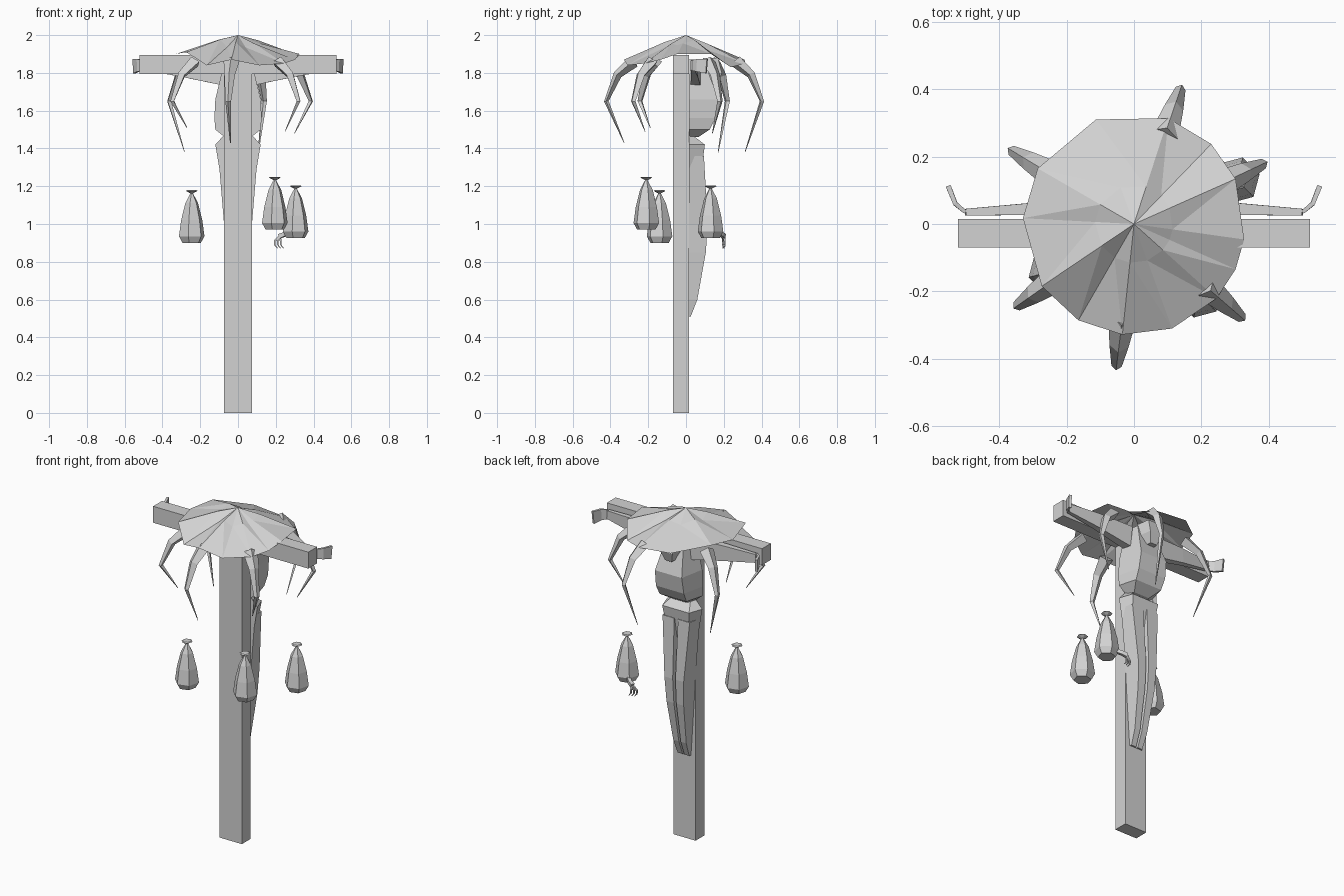
import bpy, bmesh, math
from mathutils import Vector

if "Cube" in bpy.data.objects:
    bpy.data.objects.remove(bpy.data.objects["Cube"])

shade = 0.65
grey = bpy.data.materials.new("pale grey")
grey.use_nodes = True
grey.diffuse_color = (shade, shade, shade, 1)
grey.node_tree.nodes["Principled BSDF"].inputs["Base Color"].default_value = grey.diffuse_color

UP = Vector((0, 0, 1))
POST_BACK = 0.015
SQUARE = ((1, 1), (-1, 1), (-1, -1), (1, -1))
DIAMOND = ((1, 0), (0, 1), (-1, 0), (0, -1))


def polar(radius, angle, height):
    return Vector((radius * math.cos(angle), radius * math.sin(angle), height))


def finish(name, bm):
    mesh = bpy.data.meshes.new(name)
    bm.to_mesh(mesh)
    bm.free()
    mesh.materials.append(grey)
    obj = bpy.data.objects.new(name, mesh)
    bpy.context.collection.objects.link(obj)


def loft(name, rings):
    """Skin a list of equal-length rings and cap both ends."""
    bm = bmesh.new()
    rows = [[bm.verts.new(point) for point in ring] for ring in rings]
    for low, high in zip(rows, rows[1:]):
        for i in range(len(low)):
            bm.faces.new((low[i - 1], low[i], high[i], high[i - 1]))
    bm.faces.new(rows[0])
    bm.faces.new(rows[-1])
    bmesh.ops.recalc_face_normals(bm, faces=bm.faces)
    finish(name, bm)


def beam(name, half_width, bottom, top):
    front = -0.07
    corners = ((-half_width, front), (half_width, front),
               (half_width, POST_BACK), (-half_width, POST_BACK))
    loft(name, [[(x, y, z) for x, y in corners] for z in (bottom, top)])


def tube(name, path, start, end, flatness, hint, section=SQUARE):
    """Four-sided limb tapering from start to end radius, thinned across the hint."""
    points = [Vector(p) for p in path]
    last = len(points) - 1
    rings = []
    for i, point in enumerate(points):
        along = points[min(i + 1, last)] - points[max(i - 1, 0)]
        side = along.cross(hint).normalized()
        rise = side.cross(along).normalized()
        radius = start + (end - start) * i / last
        rings.append([point + side * u * radius * flatness + rise * v * radius
                      for u, v in section])
    loft(name, rings)


def body_part(name, levels, front=POST_BACK, side=0):
    """Four-sided body from levels of (height, half width, depth)."""
    rings = []
    for z, width, depth in levels:
        outline = ((-width, 0), (-width * 0.75, depth), (width * 0.75, depth), (width, 0))
        rings.append([(x + side * width, front + y, z) for x, y in outline])
    loft(name, rings)


# Upright and crossbeam
beam("post", 0.075, 0, 1.895)
beam("crossbeam", 0.522, 1.795, 1.895)

# Pleated canopy, its uneven rim given by heading in degrees and height
rim = ((-8, 1.9), (24, 1.9), (46, 1.83), (72, 1.85), (110, 1.87), (150, 1.91), (177, 1.9),
       (214, 1.91), (240, 1.84), (264, 1.87), (290, 1.84), (318, 1.85), (336, 1.87))
bm = bmesh.new()
top = UP * 2
apex = bm.verts.new(top)
inner, outer = [], []
for i, (heading, height) in enumerate(rim):
    edge = polar(0.33, math.radians(heading), height)
    pleat = 0.008 if i % 2 else -0.008
    outer.append(bm.verts.new(edge))
    inner.append(bm.verts.new(top.lerp(edge, 0.35) + UP * pleat))
for i in range(len(rim)):
    bm.faces.new((apex, inner[i - 1], inner[i]))
    bm.faces.new((inner[i - 1], outer[i - 1], outer[i]))
    bm.faces.new((inner[i - 1], outer[i], inner[i]))
finish("canopy", bm)

# Hooked tendrils by heading in degrees and height of the tip
for heading, tip in ((71, 1.38), (25, 1.48), (-41, 1.49), (-97, 1.43), (-145, 1.51), (149, 1.38)):
    angle = math.radians(heading)
    path = [polar(0.28, angle, 1.86), polar(0.365, angle, 1.79),
            polar(0.425, angle, 1.65), polar(0.33, angle, tip)]
    tube("tendril", path, 0.042, 0.002, 0.8, polar(1, angle + math.pi / 2, 0), DIAMOND)

# Hanging figure: torso, head and hips
body_part("torso", [(1.46, 0.07, 0.05), (1.5, 0.12, 0.11), (1.56, 0.125, 0.14),
                    (1.66, 0.12, 0.155), (1.87, 0.07, 0.08)])
body_part("head", [(1.74, 0.03, 0.08), (1.8, 0.055, 0.1), (1.88, 0.05, 0.08)], front=0.09)
body_part("hips", [(1.47, 0.075, 0.02), (1.42, 0.12, 0.085), (1.24, 0.09, 0.06)])

for side, label in ((1, "left"), (-1, "right")):
    body_part(label + "_leg", [(1.36, 0.052, 0.08), (1, 0.037, 0.1), (0.85, 0.033, 0.09),
                               (0.6, 0.025, 0.045), (0.51, 0.022, 0.01)], side=side)
    # Arm stretched behind the beam, ending in a bent hand
    wrist = Vector((side * 0.5, 0.035, 1.84))
    tube(label + "_arm", [(side * 0.08, 0.05, 1.8), (side * 0.3, 0.045, 1.825), wrist],
         0.065, 0.025, 0.4, UP)
    tube(label + "_hand", [wrist, (side * 0.53, 0.06, 1.84), (side * 0.55, 0.11, 1.835)],
         0.028, 0.038, 0.2, UP)

# Tied sacks with flared necks, rings given by radius and height
for spot in ((-0.245, -0.14, 0.9), (0.195, -0.21, 0.97), (0.305, 0.13, 0.925)):
    rings = []
    for radius, height in ((0.05, 0), (0.07, 0.035), (0.058, 0.12), (0.035, 0.21),
                           (0.007, 0.262), (0.032, 0.275), (0.025, 0.28)):
        rings.append([Vector(spot) + polar(radius, math.tau * (k + 0.25) / 6, height)
                      for k in range(6)])
    loft("sack", rings)

# Limp hand poking out of one sack, with curled fingers
palm = Vector((0.22, 0.2, 0.935))
tube("sack_hand", [(0.28, 0.16, 0.965), (0.245, 0.19, 0.945), palm], 0.01, 0.012, 0.9, UP)
for spread in (-1, 0, 1):
    bend = palm + Vector((0.016 * spread - 0.01, 0.005 * spread, -0.025))
    tube("finger", [palm, bend, bend - UP * 0.02, bend + Vector((0.015, 0, -0.038))],
         0.006, 0.002, 1, Vector((0, 1, 0)))
